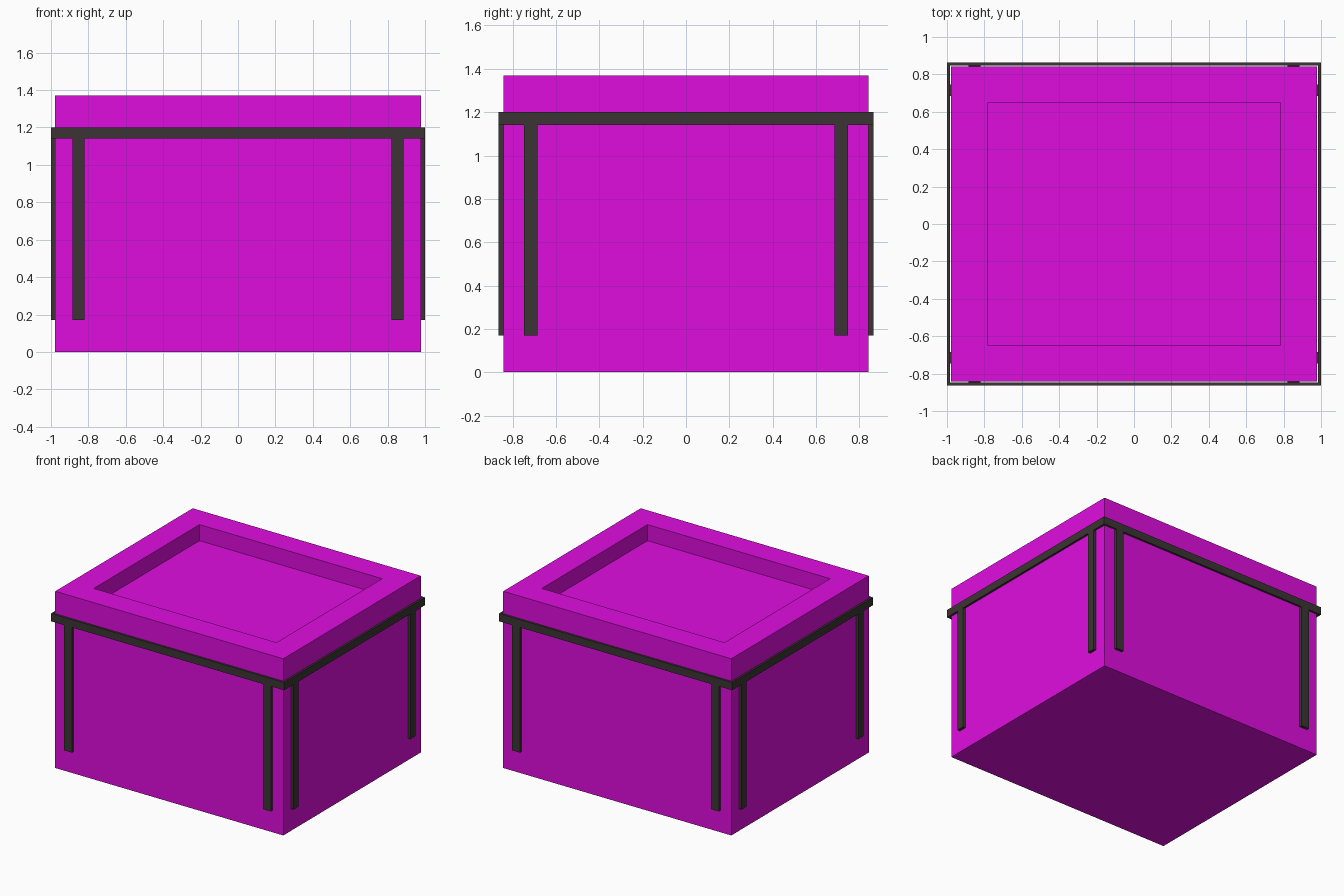
import bpy, bmesh
from mathutils import Matrix

if "Cube" in bpy.data.objects:
    bpy.data.objects.remove(bpy.data.objects["Cube"])

BX, BY, H = 0.978, 0.842, 1.37      # body half sizes and height
T = 0.022                           # trim thickness


def material(name, rgb):
    mat = bpy.data.materials.new(name)
    mat.diffuse_color = (*rgb, 1)
    mat.use_nodes = True
    mat.node_tree.nodes["Principled BSDF"].inputs["Base Color"].default_value = mat.diffuse_color
    return mat


magenta = material("magenta", (0.74, 0.004, 0.74))
charcoal = material("charcoal", (0.044, 0.036, 0.033))


def box_bmesh(x, y, z):
    """Box from (min, max) ranges."""
    bm = bmesh.new()
    size = [b - a for a, b in (x, y, z)]
    mid = [(a + b) / 2 for a, b in (x, y, z)]
    bmesh.ops.create_cube(bm, size=1, matrix=Matrix.LocRotScale(mid, None, size))
    return bm


def finish(name, bm, mat):
    bmesh.ops.recalc_face_normals(bm, faces=bm.faces)
    mesh = bpy.data.meshes.new(name)
    bm.to_mesh(mesh)
    bm.free()
    mesh.materials.append(mat)
    obj = bpy.data.objects.new(name, mesh)
    bpy.context.collection.objects.link(obj)
    return obj


# Body with a recessed tray in the top
bm = box_bmesh((-BX, BX), (-BY, BY), (0, H))
bm.normal_update()
top = max(bm.faces, key=lambda f: f.calc_center_median().z)
bmesh.ops.inset_region(bm, faces=[top], thickness=0.275)
floor = bmesh.ops.extrude_discrete_faces(bm, faces=[top])["faces"][0]
bmesh.ops.translate(bm, verts=floor.verts, vec=(0, 0, -0.125))
finish("body", bm, magenta)

# Band around the body: a box with its caps inset and bridged into a ring
bm = box_bmesh((-BX - T, BX + T), (-BY - T, BY + T), (1.14, 1.20))
bm.normal_update()
caps = [f for f in bm.faces if abs(f.normal.z) > 0.9]
bmesh.ops.inset_individual(bm, faces=caps, thickness=T)
loops = [e for f in caps for e in f.edges]
bmesh.ops.delete(bm, geom=caps, context='FACES_ONLY')
bmesh.ops.bridge_loops(bm, edges=loops)
finish("band", bm, charcoal)


# Hanging straps, mirrored to every side
def straps(name, x, y):
    obj = finish(name, box_bmesh(x, y, (0.17, 1.14)), charcoal)
    mirror = obj.modifiers.new("mirror", 'MIRROR')
    mirror.use_axis = (True, True, False)
    mirror.use_mirror_merge = False


straps("front_back_straps", (0.82, 0.886), (BY, BY + T))
straps("side_straps", (BX, BX + T), (0.685, 0.747))
